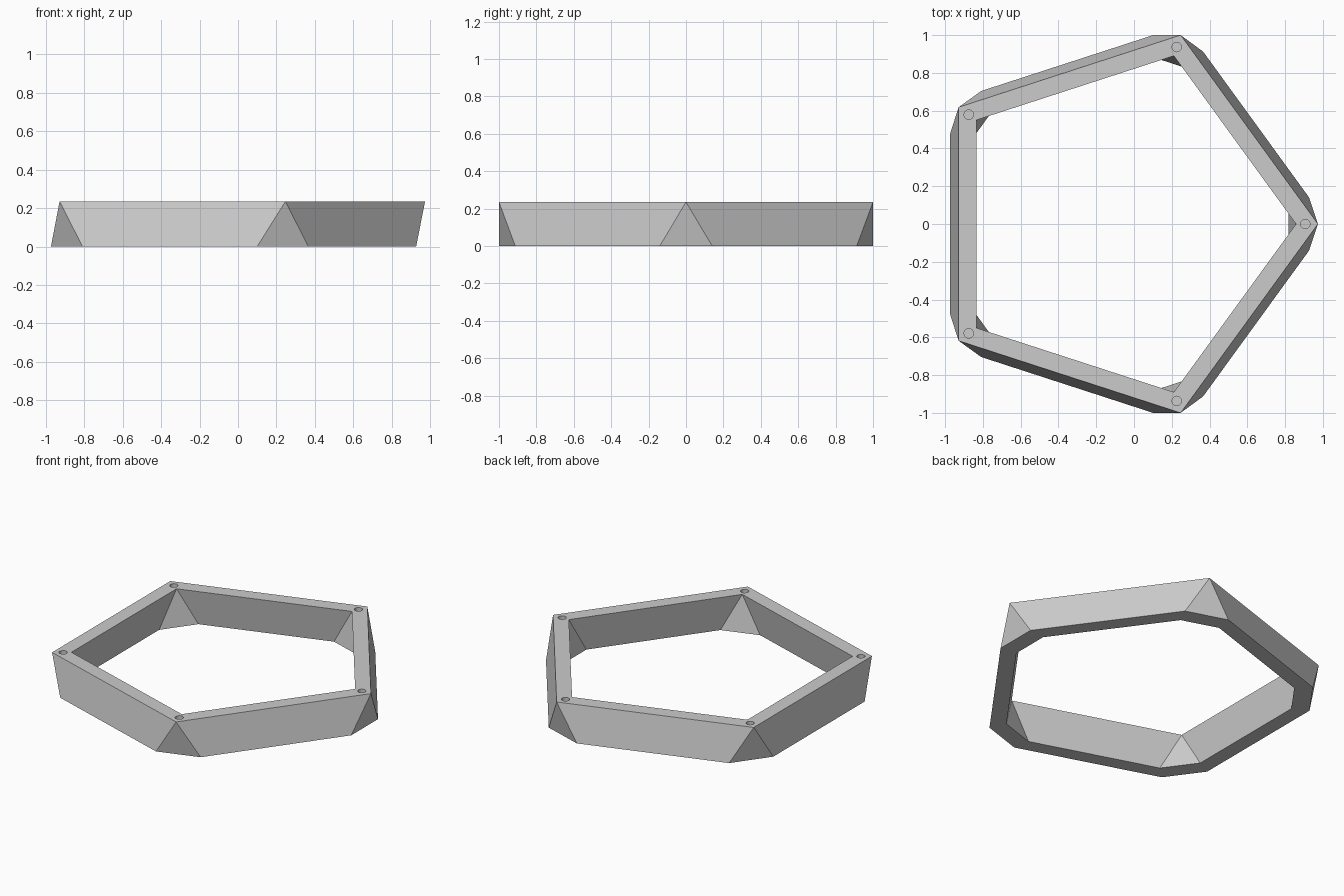
import bpy
import bmesh
from math import sin, cos, radians
from mathutils import Matrix, Vector

SIDES = 5
STEP = 360 / SIDES
HEIGHT = 0.235
TOP_R = 1.0515       # sharp corners of the top pentagon
BASE_R = 1.015       # cut corners of the base
CUT = 7.93           # half angle of each cut corner
INNER = 0.89         # inner wall scale
CENTRE_X = -0.078
HOLE_R, HOLE_AT, HOLE_DEPTH = 0.025, 0.985, 0.05

cube = bpy.data.objects.get("Cube")
if cube:
    bpy.data.objects.remove(cube, do_unlink=True)

grey = bpy.data.materials.new("light grey")
grey.use_nodes = True
colour = (0.6, 0.6, 0.6, 1)
grey.diffuse_color = colour
grey.node_tree.nodes["Principled BSDF"].inputs["Base Color"].default_value = colour


def polar(r, degrees, z):
    a = radians(degrees)
    return Vector((CENTRE_X + r * cos(a), r * sin(a), z))


def add_object(name, bm):
    bmesh.ops.recalc_face_normals(bm, faces=bm.faces)
    mesh = bpy.data.meshes.new(name)
    bm.to_mesh(mesh)
    bm.free()
    mesh.materials.append(grey)
    ob = bpy.data.objects.new(name, mesh)
    bpy.context.collection.objects.link(ob)
    return ob


# Ring: pentagon on top, cut-corner pentagon at the base, inside and outside walls
bm = bmesh.new()
walls = []
for scale in (1, INNER):
    top = [bm.verts.new(polar(TOP_R * scale, i * STEP, HEIGHT)) for i in range(SIDES)]
    base = [bm.verts.new(polar(BASE_R * scale, i * STEP + s * CUT, 0))
            for i in range(SIDES) for s in (-1, 1)]
    for i in range(SIDES):
        j = (i + 1) % SIDES
        bm.faces.new((top[i], base[2 * i], base[2 * i + 1]))
        bm.faces.new((top[i], base[2 * i + 1], base[2 * j], top[j]))
    walls.append((top, base))
for outer, inner in zip(*walls):
    n = len(outer)
    for i in range(n):
        j = (i + 1) % n
        bm.faces.new((outer[i], outer[j], inner[j], inner[i]))
ring = add_object("pentagon_frame", bm)

# Blind round holes in the top corners
bm = bmesh.new()
for i in range(SIDES):
    bmesh.ops.create_cone(bm, cap_ends=True, segments=32, radius1=HOLE_R,
                          radius2=HOLE_R, depth=2 * HOLE_DEPTH,
                          matrix=Matrix.Translation(polar(HOLE_AT, i * STEP, HEIGHT)))
cutter = add_object("hole_cutter", bm)
cutter.hide_render = True

cut = ring.modifiers.new("corner holes", "BOOLEAN")
cut.operation = "DIFFERENCE"
cut.solver = "EXACT"
cut.object = cutter
bpy.context.view_layer.objects.active = ring
bpy.ops.object.modifier_apply(modifier=cut.name)
bpy.data.objects.remove(cutter, do_unlink=True)

# Crisp flat walls with smooth hole sides
ring.select_set(True)
bpy.ops.object.shade_smooth_by_angle(angle=radians(15))
